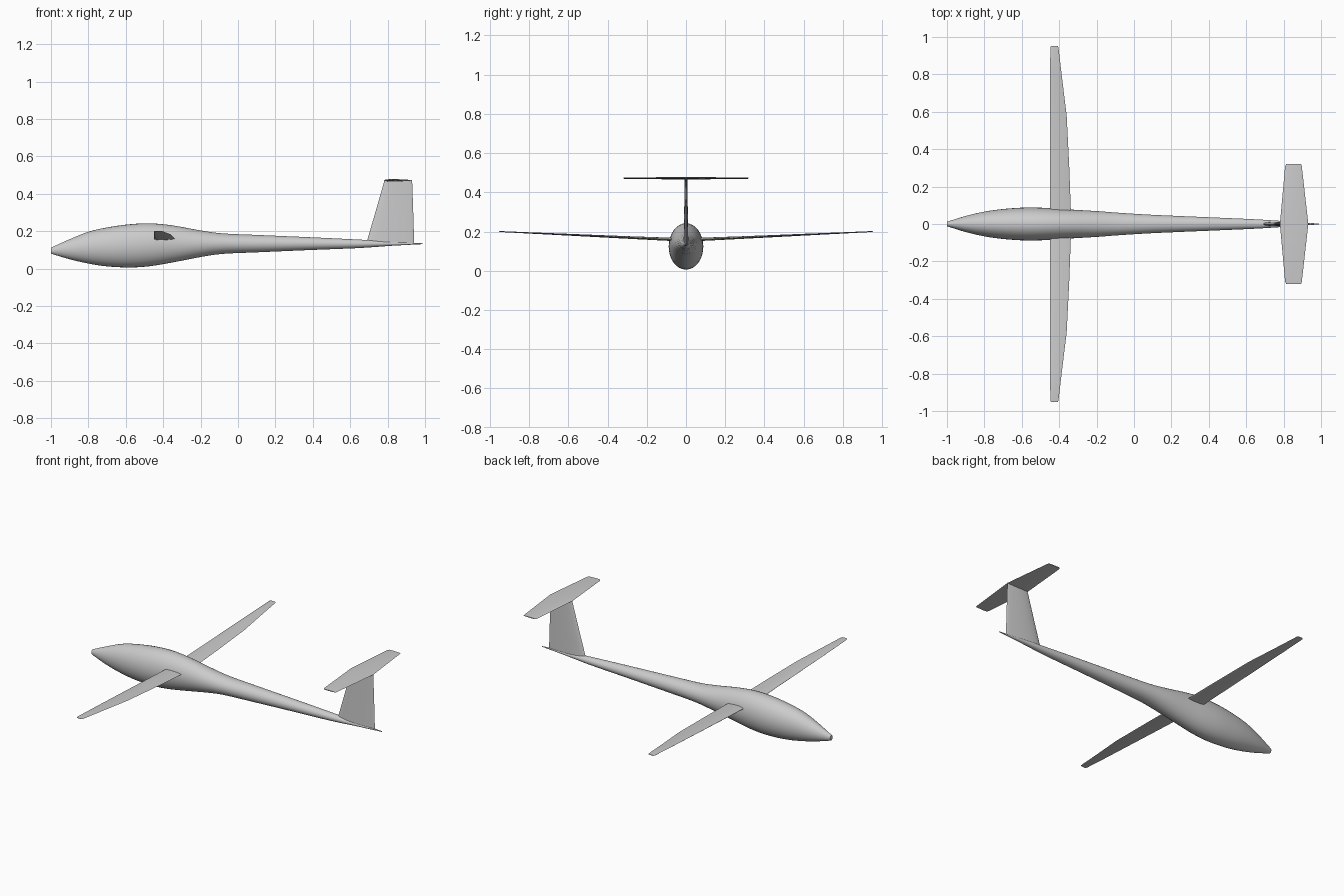
import bpy, bmesh, math
from mathutils import Vector

cube = bpy.data.objects.get("Cube")
if cube:
    bpy.data.objects.remove(cube, do_unlink=True)

gray = bpy.data.materials.new("light_gray")
gray.use_nodes = True
COLOR = (0.6, 0.6, 0.6, 1)
gray.diffuse_color = COLOR
gray.node_tree.nodes["Principled BSDF"].inputs["Base Color"].default_value = COLOR


def loft(name, rings, angle=40):
    """Skin a list of equal-length closed rings and cap both ends."""
    bm = bmesh.new()
    rows = [[bm.verts.new(p) for p in ring] for ring in rings]
    n = len(rows[0])
    for a, b in zip(rows, rows[1:]):
        for i in range(n):
            j = (i + 1) % n
            bm.faces.new((a[i], a[j], b[j], b[i]))
    bm.faces.new(rows[0])
    bm.faces.new(rows[-1])
    bmesh.ops.recalc_face_normals(bm, faces=bm.faces)
    mesh = bpy.data.meshes.new(name)
    bm.to_mesh(mesh)
    bm.free()
    mesh.materials.append(gray)
    ob = bpy.data.objects.new(name, mesh)
    bpy.context.collection.objects.link(ob)
    bpy.ops.object.select_all(action="DESELECT")
    ob.select_set(True)
    bpy.context.view_layer.objects.active = ob
    bpy.ops.object.shade_smooth_by_angle(angle=math.radians(angle))
    return ob


def smooth_path(points, steps):
    """Catmull-Rom interpolation through the stations."""
    pts = [Vector(p) for p in points]
    pts = [2 * pts[0] - pts[1]] + pts + [2 * pts[-1] - pts[-2]]
    out = []
    for p, a, b, q in zip(pts, pts[1:], pts[2:], pts[3:]):
        for s in range(steps):
            t = s / steps
            out.append(a + (b - p) * t / 2 + (2 * p - 5 * a + 4 * b - q) * t**2 / 2
                       + (3 * a - p - 3 * b + q) * t**3 / 2)
    return out + [pts[-2]]


def foil(lead, trail, thick, place, n=12):
    """Teardrop section from leading to trailing edge, placed by a function."""
    ring = []
    for i in range(2 * n):
        a = math.pi * i / n
        u = (1 - math.cos(a)) / 2
        w = thick * math.sin(a) * (1.25 - 0.75 * u) / 2
        ring.append(place(lead + (trail - lead) * u, w))
    return ring


# Fuselage: x, half width, bottom z, top z
stations = [(-1, 0.012, 0.08, 0.112), (-0.9, 0.043, 0.05, 0.157),
            (-0.8, 0.066, 0.027, 0.197), (-0.7, 0.08, 0.012, 0.22),
            (-0.58, 0.088, 0.006, 0.237), (-0.47, 0.086, 0.013, 0.242),
            (-0.35, 0.078, 0.033, 0.231), (-0.2, 0.069, 0.062, 0.204),
            (-0.08, 0.06, 0.079, 0.188), (0.1, 0.049, 0.087, 0.18),
            (0.4, 0.036, 0.1, 0.167), (0.65, 0.025, 0.11, 0.155),
            (0.82, 0.014, 0.122, 0.145), (0.99, 0.002, 0.131, 0.135)]
# half width and heights become one smooth run of ellipses
path = [p for p in smooth_path([(x, w, (b + t) / 2) for x, w, b, t in stations], 4)]
half = [p.y for p in smooth_path([(x, (t - b) / 2, 0) for x, w, b, t in stations], 4)]
SIDES = 32
loft("fuselage", [[(p.x, p.y * math.cos(a), p.z + h * math.sin(a))
                   for a in (math.tau * i / SIDES for i in range(SIDES))]
                  for p, h in zip(path, half)], 50)

# Wings: span y, leading x, trailing x, z, thickness
wing = [(0, -0.45, -0.335, 0.157, 0.019), (0.3, -0.45, -0.346, 0.17, 0.014),
        (0.58, -0.45, -0.36, 0.183, 0.01), (0.8, -0.449, -0.387, 0.193, 0.007),
        (0.945, -0.447, -0.404, 0.2, 0.005), (0.953, -0.442, -0.408, 0.2, 0.003)]
for name, side in (("left_wing", 1), ("right_wing", -1)):
    loft(name, [foil(l, t, k, lambda x, w: (x, side * y, z + w))
                for y, l, t, z, k in wing])

# Upright fin: height z, leading x, trailing x, thickness
fin = [(0.132, 0.685, 0.942, 0.026), (0.3, 0.734, 0.937, 0.02),
       (0.472, 0.783, 0.931, 0.014)]
loft("tail_fin", [foil(l, t, k, lambda x, w: (x, w, z)) for z, l, t, k in fin])

# Tailplane on top of the fin: span y, leading x, trailing x, thickness
half_plane = [(0, 0.78, 0.932, 0.014), (0.31, 0.808, 0.897, 0.007),
              (0.32, 0.814, 0.894, 0.005)]
full_plane = [(-y, l, t, k) for y, l, t, k in half_plane[:0:-1]] + half_plane
loft("tailplane", [foil(l, t, k, lambda x, w: (x, y, 0.472 + w))
                   for y, l, t, k in full_plane])
